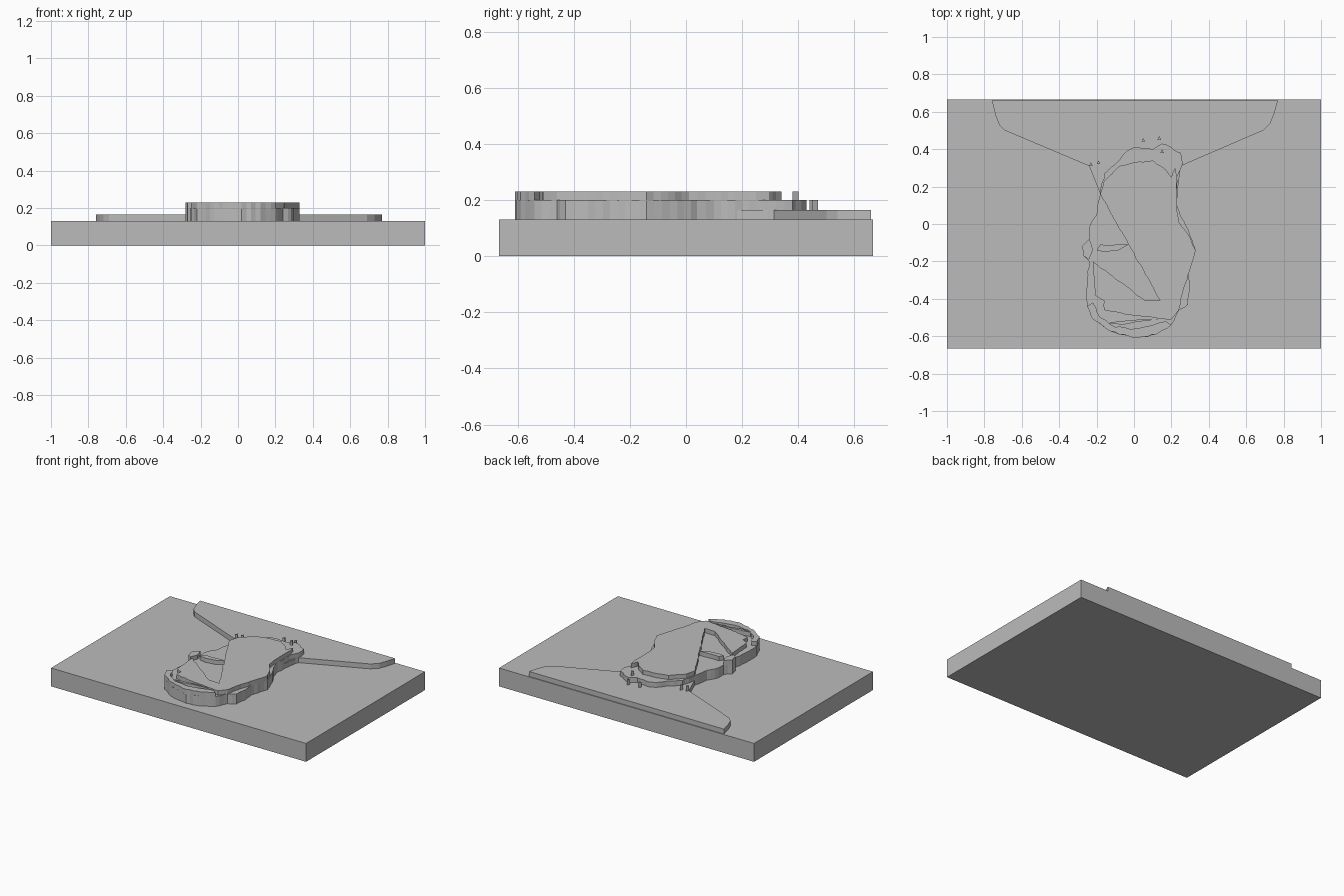
import bpy, bmesh, random
from mathutils import Vector

random.seed(4)
cube = bpy.data.objects.get("Cube")
if cube:
    bpy.data.objects.remove(cube, do_unlink=True)

# Single grey material
grey = bpy.data.materials.new("plain grey")
grey.use_nodes = True
color = (0.5, 0.5, 0.5, 1)
grey.diffuse_color = color
grey.node_tree.nodes["Principled BSDF"].inputs["Base Color"].default_value = color

BASE_TOP, LOW_TOP, MID_TOP, HIGH_TOP = 0.13, 0.165, 0.2, 0.23


def ragged(points, roughness, step=0.025):
    """Subdivide a closed outline and wobble the added points sideways."""
    result = []
    for here, following in zip(points, points[1:] + points[:1]):
        start, end = Vector(here), Vector(following)
        edge = end - start
        count = max(1, int(edge.length / step))
        side = Vector((-edge.y, edge.x)).normalized()
        for i in range(count):
            wobble = random.uniform(-roughness, roughness) if i else 0
            result.append(start + edge * (i / count) + side * wobble)
    return result


def slab(name, outline, bottom, top, roughness=0.0):
    """Raise an outline, given in hundredths, into a flat-topped layer."""
    points = [(x / 100, y / 100) for x, y in outline]
    if roughness:
        points = ragged(points, roughness)
    bm = bmesh.new()
    floor = bm.faces.new([bm.verts.new((p[0], p[1], bottom)) for p in points])
    raised = bmesh.ops.extrude_face_region(bm, geom=[floor], use_keep_orig=True)
    verts = [g for g in raised["geom"] if isinstance(g, bmesh.types.BMVert)]
    bmesh.ops.translate(bm, verts=verts, vec=(0, 0, top - bottom))
    bmesh.ops.triangulate(bm, faces=[f for f in bm.faces if len(f.verts) > 4])
    bmesh.ops.recalc_face_normals(bm, faces=bm.faces)
    mesh = bpy.data.meshes.new(name)
    bm.to_mesh(mesh)
    bm.free()
    mesh.materials.append(grey)
    obj = bpy.data.objects.new(name, mesh)
    bpy.context.collection.objects.link(obj)
    return obj


# Backing board
slab("base_board", [(-100, -66.6), (100, -66.6), (100, 66.6), (-100, 66.6)], 0, BASE_TOP)

# Lowest relief layer: shoulders narrowing into the neck
slab("shoulders", [
    (-76, 66), (-74, 58), (-72, 53), (-69, 50), (-24, 31), (-18, 16),
    (23, 16), (25, 31), (69, 50), (73, 54), (75, 59), (77, 66),
], BASE_TOP - 0.004, LOW_TOP)

# Middle relief layer: whole head with neck
slab("head", [
    (-18, 16), (-20, 5), (-24, -2), (-24, -8), (-28, -12), (-27, -17),
    (-24, -20), (-25, -30), (-25, -44), (-22, -51), (-15, -56), (-8, -59),
    (2, -61), (12, -59), (20, -54), (24, -46), (29, -43), (30, -35),
    (29, -27), (33, -14), (29, -3), (25, 4), (23, 10), (23, 25),
    (26, 32), (25, 38), (20, 41), (15, 43), (10, 40), (0, 41),
    (-4, 39), (-10, 32), (-16, 27),
], BASE_TOP - 0.004, MID_TOP, 0.005)

# Highest relief layer: face, with a wedge left open on one cheek
slab("face", [
    (-18, 16), (-3, -11), (14, -41), (6, -41), (-22, -20), (-21, -30),
    (-21, -38), (-16, -41), (-16, -46), (0, -49), (20, -51), (24, -46),
    (26, -37), (29, -27), (33, -14), (28, -4), (24, 1), (23, 10),
    (23, 25), (22, 30), (20, 25), (17, 29), (10, 34), (0, 33),
    (-8, 31), (-16, 23),
], MID_TOP - 0.004, HIGH_TOP, 0.003)

# Raised details: hair edge, ear and eyelid
slab("hair_rim", [
    (-25, -44), (-22, -51), (-15, -56), (-8, -59), (2, -61), (12, -59),
    (20, -54), (17, -52), (10, -54), (0, -56), (-10, -55), (-18, -50), (-22, -42),
], MID_TOP - 0.004, HIGH_TOP, 0.004)
slab("hair_strand", [(-15, -53), (-6, -54), (4, -52), (14, -51), (3, -51), (-6, -52)],
     MID_TOP - 0.004, HIGH_TOP, 0.003)
slab("ear", [(-24, -8), (-28, -12), (-27, -17), (-24, -19), (-22, -14)],
     MID_TOP - 0.004, HIGH_TOP, 0.004)
slab("eyelid", [(-20, -14), (-15, -15), (-8, -14), (-3, -11), (-9, -11), (-18, -11)],
     MID_TOP - 0.004, HIGH_TOP, 0.003)

# Small stray flecks around the neck
for i, (x, y, top) in enumerate([(5, 45, MID_TOP), (13.5, 46, MID_TOP),
                                 (-19, 33, MID_TOP), (-23, 32, MID_TOP),
                                 (15, 39, HIGH_TOP)]):
    slab(f"fleck_{i + 1}", [(x - 1, y - 1), (x + 1, y - 1), (x, y + 1)], LOW_TOP - 0.004, top)
